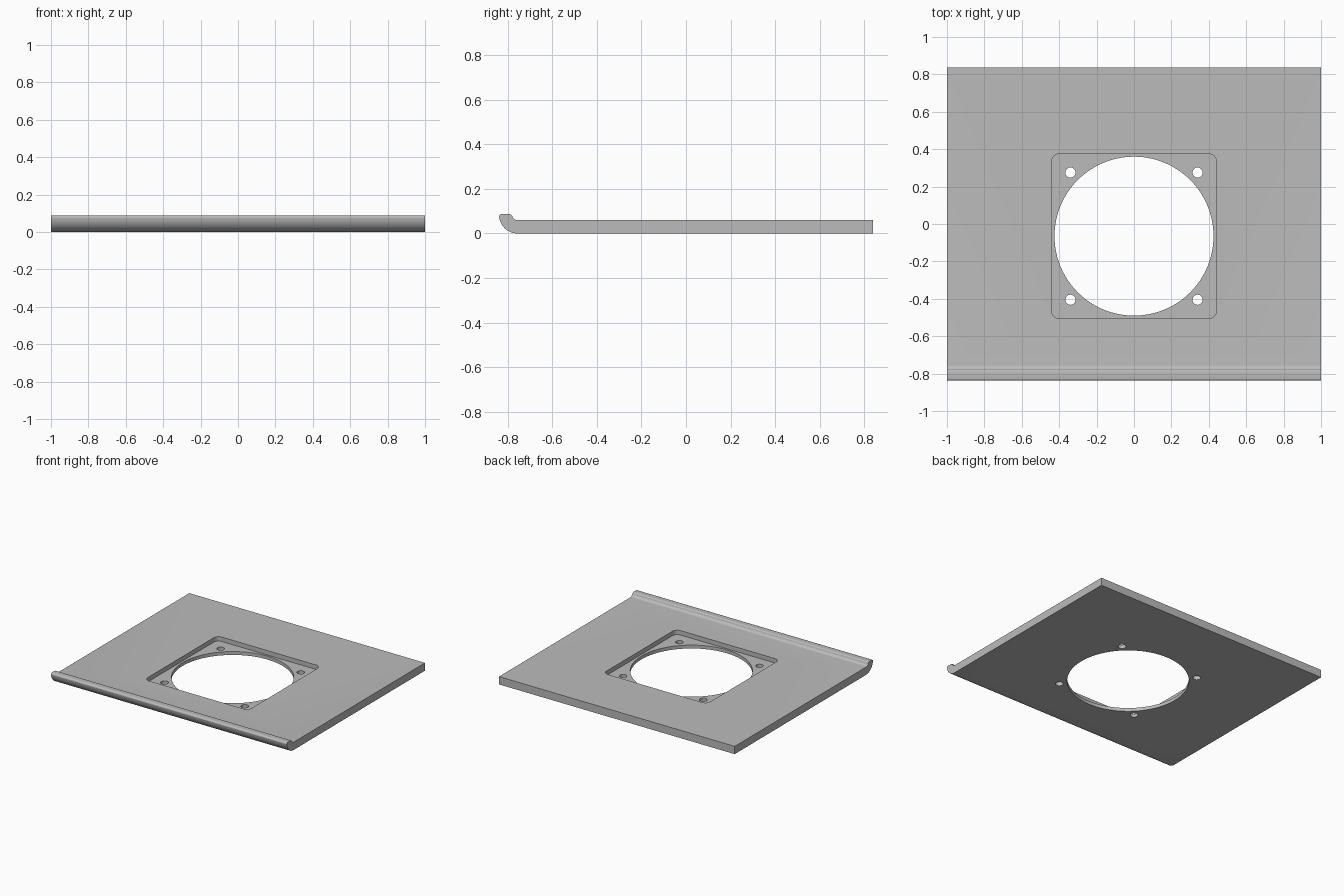
import bpy, bmesh
from math import sin, cos, radians, pi

cube = bpy.data.objects.get("Cube")
if cube:
    bpy.data.objects.remove(cube, do_unlink=True)

HALF_Y, THICK, LIP_TOP = 0.838, 0.06, 0.087
HOLE_Y = -0.065          # centre of the opening
POCKET_FLOOR = 0.026

steel = bpy.data.materials.new("grey_metal")
steel.use_nodes = True
GREY = (0.5, 0.5, 0.5, 1)
steel.diffuse_color = GREY
steel.node_tree.nodes["Principled BSDF"].inputs["Base Color"].default_value = GREY


def arc(cx, cy, r, start, end, steps):
    """Points on an arc, angles in degrees."""
    angles = [radians(start + (end - start) * i / steps) for i in range(steps + 1)]
    return [(cx + r * cos(a), cy + r * sin(a)) for a in angles]


def prism(name, points, offset):
    """Extrude a closed outline of 3D points along offset."""
    bm = bmesh.new()
    face = bm.faces.new([bm.verts.new(p) for p in points])
    out = bmesh.ops.extrude_face_region(bm, geom=[face])
    moved = [v for v in out["geom"] if isinstance(v, bmesh.types.BMVert)]
    bmesh.ops.translate(bm, verts=moved, vec=offset)
    bmesh.ops.recalc_face_normals(bm, faces=bm.faces)
    mesh = bpy.data.meshes.new(name)
    bm.to_mesh(mesh)
    bm.free()
    mesh.materials.append(steel)
    obj = bpy.data.objects.new(name, mesh)
    bpy.context.collection.objects.link(obj)
    return obj


# Side profile (y, z): flat sheet with a curled front lip
outer = 0.083
bend_y = -HALF_Y + outer
inner = outer - THICK + 0.002
tip = 0.012
profile = [(HALF_Y, 0), (HALF_Y, THICK)]
profile += arc(bend_y, THICK + inner, inner, 270, 190, 8)
profile += arc(bend_y - inner - tip, LIP_TOP - tip, tip, 20, 90, 5)
profile += arc(-HALF_Y + tip, LIP_TOP - tip, tip, 90, 180, 5)
profile += arc(bend_y, outer, outer, 188, 270, 14)
plate = prism("plate", [(-1, y, z) for y, z in profile], (2, 0, 0))

# Rounded square pocket outline
half, radius = 0.44, 0.04
outline = []
for i, (sx, sy) in enumerate([(1, 1), (-1, 1), (-1, -1), (1, -1)]):
    outline += arc(sx * (half - radius), HOLE_Y + sy * (half - radius),
                   radius, 90 * i, 90 * i + 90, 8)
cutters = [prism("pocket_cutter", [(x, y, POCKET_FLOOR) for x, y in outline], (0, 0, 0.2))]


def hole(name, x, y, r, sides):
    ring = arc(x, y, r, 0, 360 - 360 / sides, sides - 1)
    cutters.append(prism(name, [(px, py, -0.1) for px, py in ring], (0, 0, 0.3)))


# Large opening and four screw holes
hole("opening_cutter", 0, HOLE_Y, 0.425, 96)
for sx in (-1, 1):
    for sy in (-1, 1):
        hole("screw_hole_cutter", sx * 0.34, HOLE_Y + sy * 0.34, 0.027, 24)

bpy.ops.object.select_all(action="DESELECT")
bpy.context.view_layer.objects.active = plate
plate.select_set(True)
for cutter in cutters:
    cutter.hide_render = True
    mod = plate.modifiers.new("cut", "BOOLEAN")
    mod.operation = "DIFFERENCE"
    mod.solver = "EXACT"
    mod.object = cutter
    bpy.ops.object.modifier_apply(modifier=mod.name)
    bpy.data.objects.remove(cutter, do_unlink=True)

bpy.ops.object.shade_smooth_by_angle(angle=radians(30))
